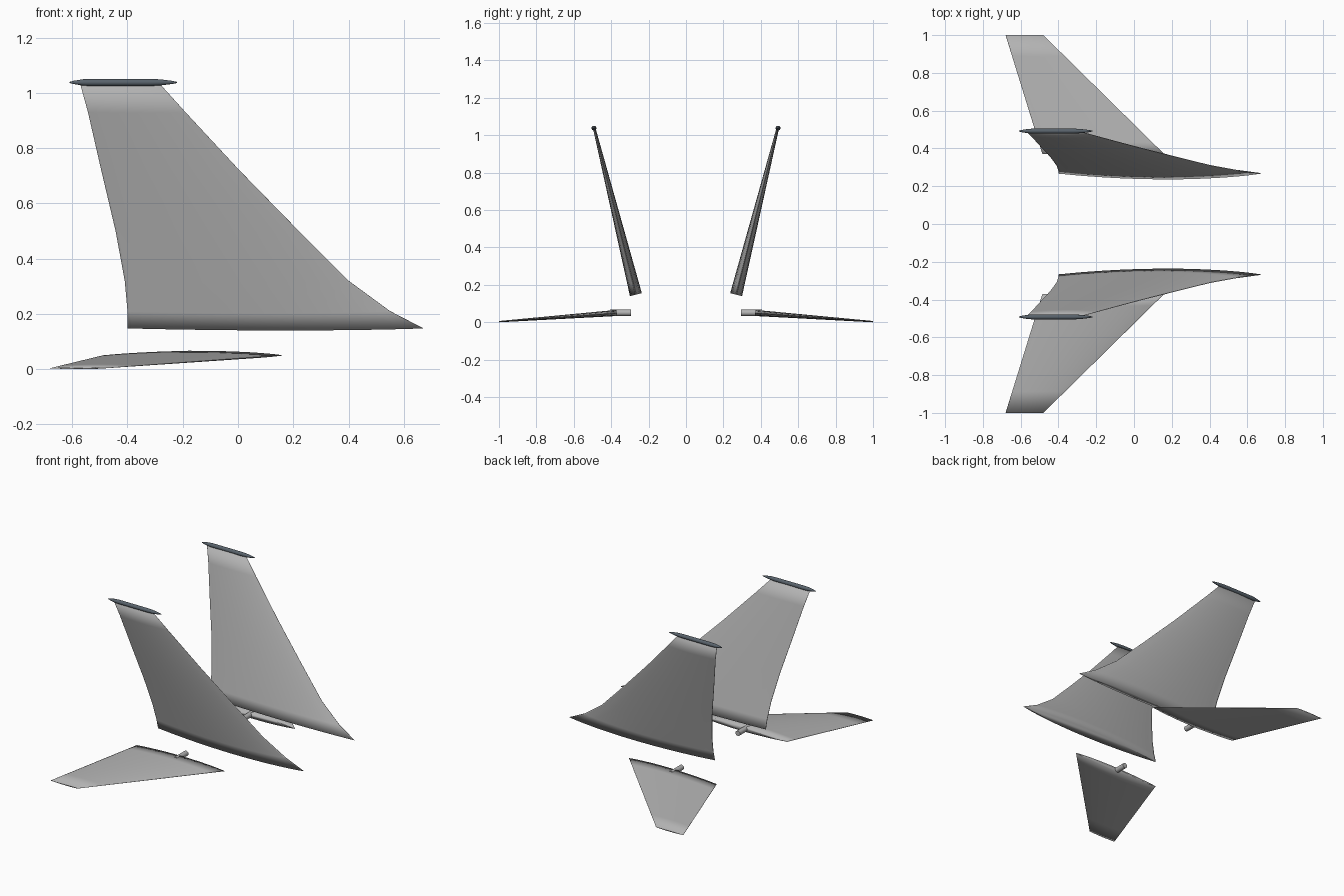
import bpy, bmesh, math
from mathutils import Vector, Matrix

cube = bpy.data.objects.get("Cube")
if cube:
    bpy.data.objects.remove(cube, do_unlink=True)


def material(name, color):
    m = bpy.data.materials.new(name)
    m.use_nodes = True
    m.diffuse_color = (*color, 1)
    m.node_tree.nodes["Principled BSDF"].inputs["Base Color"].default_value = (*color, 1)
    return m


grey = material("light grey paint", (0.45, 0.45, 0.45))
slate = material("dark slate", (0.10, 0.125, 0.15))


def finish(bm, name, mat, sharp_angle=None):
    bmesh.ops.recalc_face_normals(bm, faces=bm.faces)
    mesh = bpy.data.meshes.new(name)
    bm.to_mesh(mesh)
    bm.free()
    mesh.materials.append(mat)
    obj = bpy.data.objects.new(name, mesh)
    bpy.context.collection.objects.link(obj)
    bpy.ops.object.select_all(action='DESELECT')
    obj.select_set(True)
    bpy.context.view_layer.objects.active = obj
    if sharp_angle:
        bpy.ops.object.shade_smooth_by_angle(angle=math.radians(sharp_angle))
    else:
        bpy.ops.object.shade_smooth()
    return obj


def skin(bm, rings):
    """Bridge closed rings of points and cap both ends."""
    loops = [[bm.verts.new(p) for p in ring] for ring in rings]
    n = len(loops[0])
    for a, b in zip(loops, loops[1:]):
        for i in range(n):
            j = (i + 1) % n
            bm.faces.new((a[i], a[j], b[j], b[i]))
    bm.faces.new(loops[0])
    bm.faces.new(loops[-1])


def airfoil(lead, trail, y, z, half, normal, steps=14):
    """Symmetric section from leading to trailing edge, thickened along normal."""
    def point(i, sign):
        t = i / steps
        u = (1 - math.cos(math.pi * t)) / 2
        h = half * max(math.sin(math.pi * u ** 0.9) ** 0.8 if 0 < i < steps else 0, 0.06)
        return Vector((lead + (trail - lead) * u, y, z)) + normal * h * sign
    return ([point(i, 1) for i in range(steps + 1)]
            + [point(i, -1) for i in range(steps, -1, -1)])


# height, leading x, trailing x
FIN = [(0.148, 0.67, -0.40), (0.21, 0.55, -0.40), (0.32, 0.40, -0.41),
       (0.50, 0.22, -0.443), (0.72, 0.005, -0.495), (0.93, -0.19, -0.543),
       (1.035, -0.285, -0.572)]
# radius of the tip pod along its length
POD = [(-0.61, 0.002), (-0.595, 0.006), (-0.56, 0.0115), (-0.53, 0.013),
       (-0.32, 0.013), (-0.28, 0.011), (-0.24, 0.006), (-0.22, 0.002)]

for side, s in (("left", 1), ("right", -1)):
    # Canted vertical fin
    normal = Vector((0, s * 0.97, -0.24))
    rings = []
    for z, lead, trail in FIN:
        f = (z - 0.148) / 0.887
        rings.append(airfoil(lead, trail, s * (0.268 + 0.222 * f), z,
                             0.033 - 0.026 * f, normal))
    bm = bmesh.new()
    skin(bm, rings)
    finish(bm, side + "_vertical_fin", grey)

    # Spindle pod on the fin tip
    bm = bmesh.new()
    skin(bm, [[(x, s * 0.492 + r * math.cos(k * math.tau / 16),
                1.038 + r * math.sin(k * math.tau / 16)) for k in range(16)]
              for x, r in POD])
    finish(bm, side + "_fin_tip_pod", slate, 40)

    # Drooping horizontal stabilizer
    normal = Vector((0, s * 0.07, 1)).normalized()
    rings = []
    for f in (0, 0.1, 0.5, 0.82, 1):
        rings.append(airfoil(0.16 - 0.64 * f, -0.485 - 0.195 * f,
                             s * (0.37 + 0.63 * f), 0.05 - 0.0465 * f,
                             0.0165 - 0.013 * f, normal))
    bm = bmesh.new()
    skin(bm, rings)
    finish(bm, side + "_stabilizer", grey)

    # Pivot pin at the stabilizer root
    bm = bmesh.new()
    bmesh.ops.create_cone(bm, cap_ends=True, segments=20, radius1=0.017, radius2=0.017,
                          depth=0.11,
                          matrix=Matrix.Translation((-0.175, s * 0.35, 0.051))
                          @ Matrix.Rotation(math.pi / 2, 4, 'X'))
    finish(bm, side + "_pivot_pin", grey, 40)
